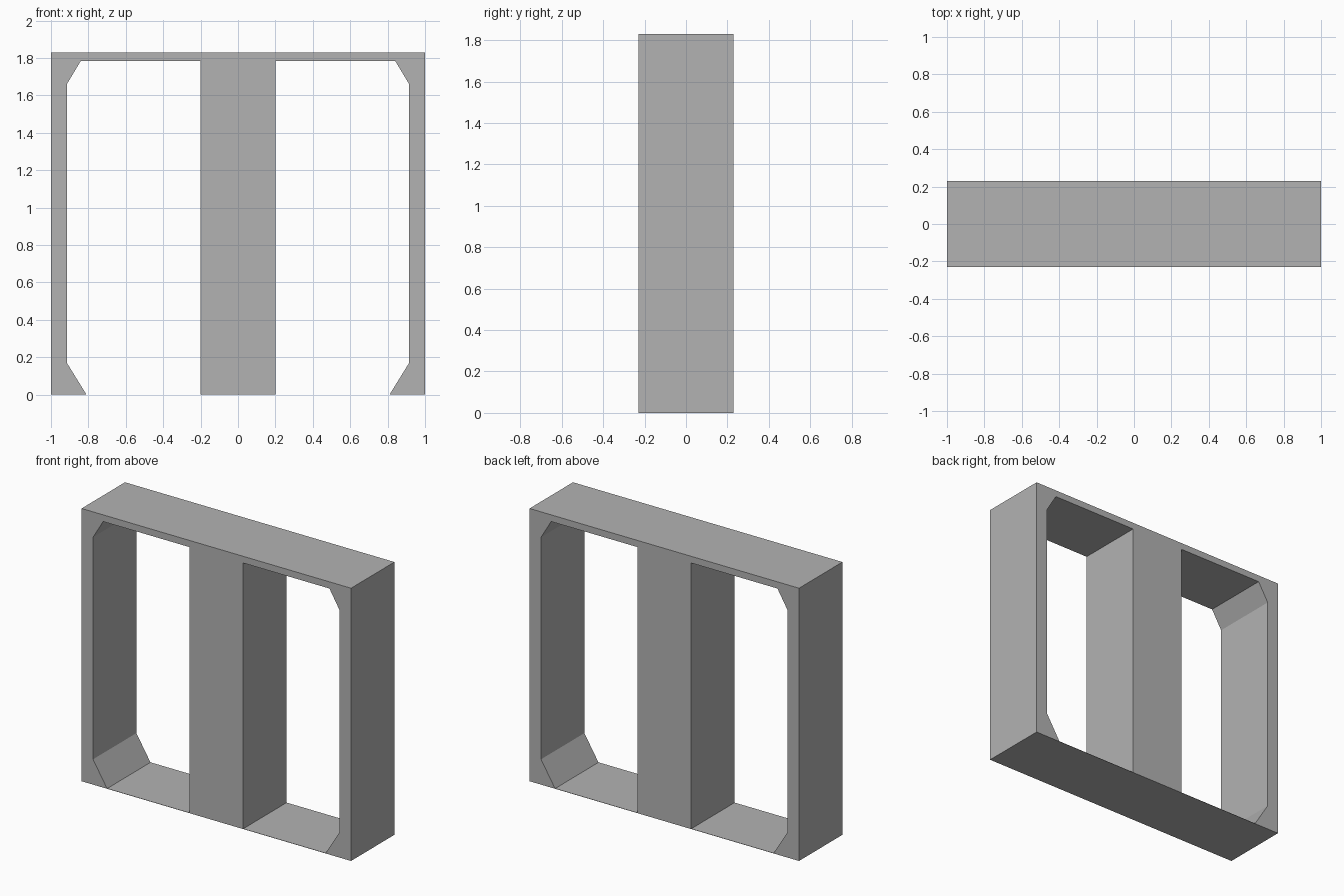
import bpy
import bmesh

HALF_DEPTH = 0.23
HEIGHT = 1.83

cube = bpy.data.objects.get("Cube")
if cube:
    bpy.data.objects.remove(cube, do_unlink=True)

# Single flat grey
grey = bpy.data.materials.new("plain grey")
colour = (0.45, 0.45, 0.45, 1)
grey.use_nodes = True
grey.diffuse_color = colour
grey.node_tree.nodes["Principled BSDF"].inputs["Base Color"].default_value = colour


def extrude_profile(name, points):
    """Extrude an x-z outline through the full depth."""
    bm = bmesh.new()
    face = bm.faces.new([bm.verts.new((x, -HALF_DEPTH, z)) for x, z in points])
    new = bmesh.ops.extrude_face_region(bm, geom=[face])["geom"]
    verts = [v for v in new if isinstance(v, bmesh.types.BMVert)]
    bmesh.ops.translate(bm, verts=verts, vec=(0, 2 * HALF_DEPTH, 0))
    bmesh.ops.recalc_face_normals(bm, faces=bm.faces)
    mesh = bpy.data.meshes.new(name)
    bm.to_mesh(mesh)
    bm.free()
    mesh.materials.append(grey)
    obj = bpy.data.objects.new(name, mesh)
    bpy.context.collection.objects.link(obj)
    return obj


# Frame with central pillar: half outline, from outer top to pillar foot
half = [(1, HEIGHT), (1, 0), (0.81, 0), (0.915, 0.17), (0.915, 1.66),
        (0.84, 1.785), (0.2, 1.785), (0.2, 0)]
extrude_profile("frame_and_pillar", half + [(-x, z) for x, z in reversed(half)])

# Thin sills closing the bottom of each opening
for name, side in (("left_sill", 1), ("right_sill", -1)):
    sill = [(0.2, 0), (0.81, 0), (0.81, 0.002), (0.2, 0.002)]
    extrude_profile(name, [(side * x, z) for x, z in sill])
